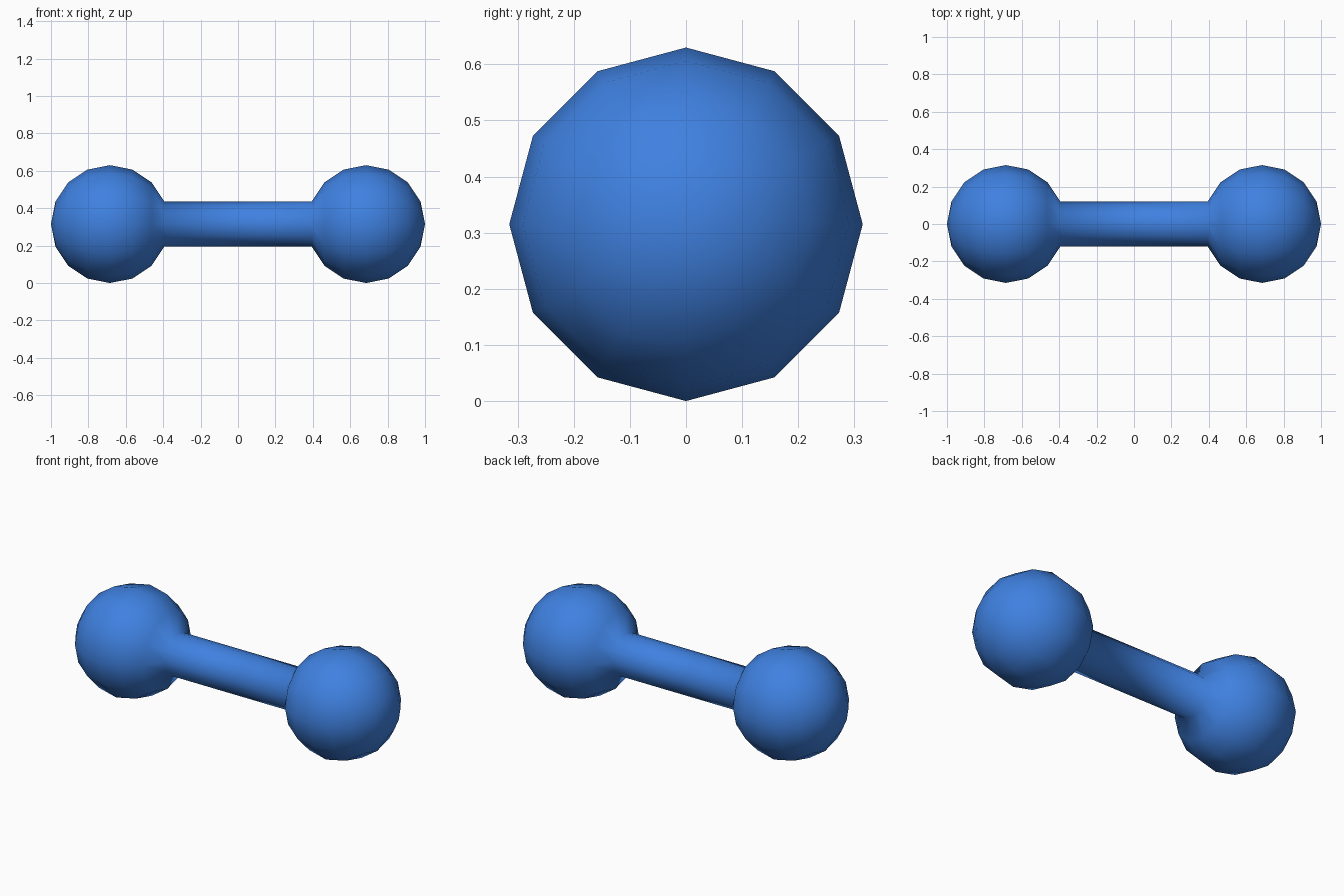
import bpy
import bmesh
from math import sin, cos, pi, radians

if "Cube" in bpy.data.objects:
    bpy.data.objects.remove(bpy.data.objects["Cube"])

R = 0.315      # ball radius
CX = 1 - R     # ball centre distance from the middle
SIDES = 12     # sides around the long axis

# Half profile: left ball from its outer pole to the bar, then mirrored
left = [(-CX - R * cos(radians(22.5 * i)), R * sin(radians(22.5 * i))) for i in range(8)]
profile = left + [(-x, r) for x, r in reversed(left)]

# Lathe the profile around the x axis
bm = bmesh.new()
verts = [bm.verts.new((x, 0, r)) for x, r in profile]
edges = [bm.edges.new(pair) for pair in zip(verts, verts[1:])]
bmesh.ops.spin(bm, geom=verts + edges, cent=(0, 0, 0), axis=(1, 0, 0),
               angle=2 * pi, steps=SIDES, use_duplicate=False)
bmesh.ops.remove_doubles(bm, verts=bm.verts[:], dist=0.0001)
bmesh.ops.recalc_face_normals(bm, faces=bm.faces[:])
for face in bm.faces:
    face.smooth = True

mesh = bpy.data.meshes.new("dumbbell")
bm.to_mesh(mesh)
bm.free()

# Stand the dumbbell on the ground
dumbbell = bpy.data.objects.new("dumbbell", mesh)
dumbbell.location.z = R
bpy.context.collection.objects.link(dumbbell)

# Blue finish
blue = bpy.data.materials.new("blue")
blue.diffuse_color = (0.05, 0.22, 0.75, 1)
blue.use_nodes = True
blue.node_tree.nodes["Principled BSDF"].inputs["Base Color"].default_value = blue.diffuse_color
mesh.materials.append(blue)
